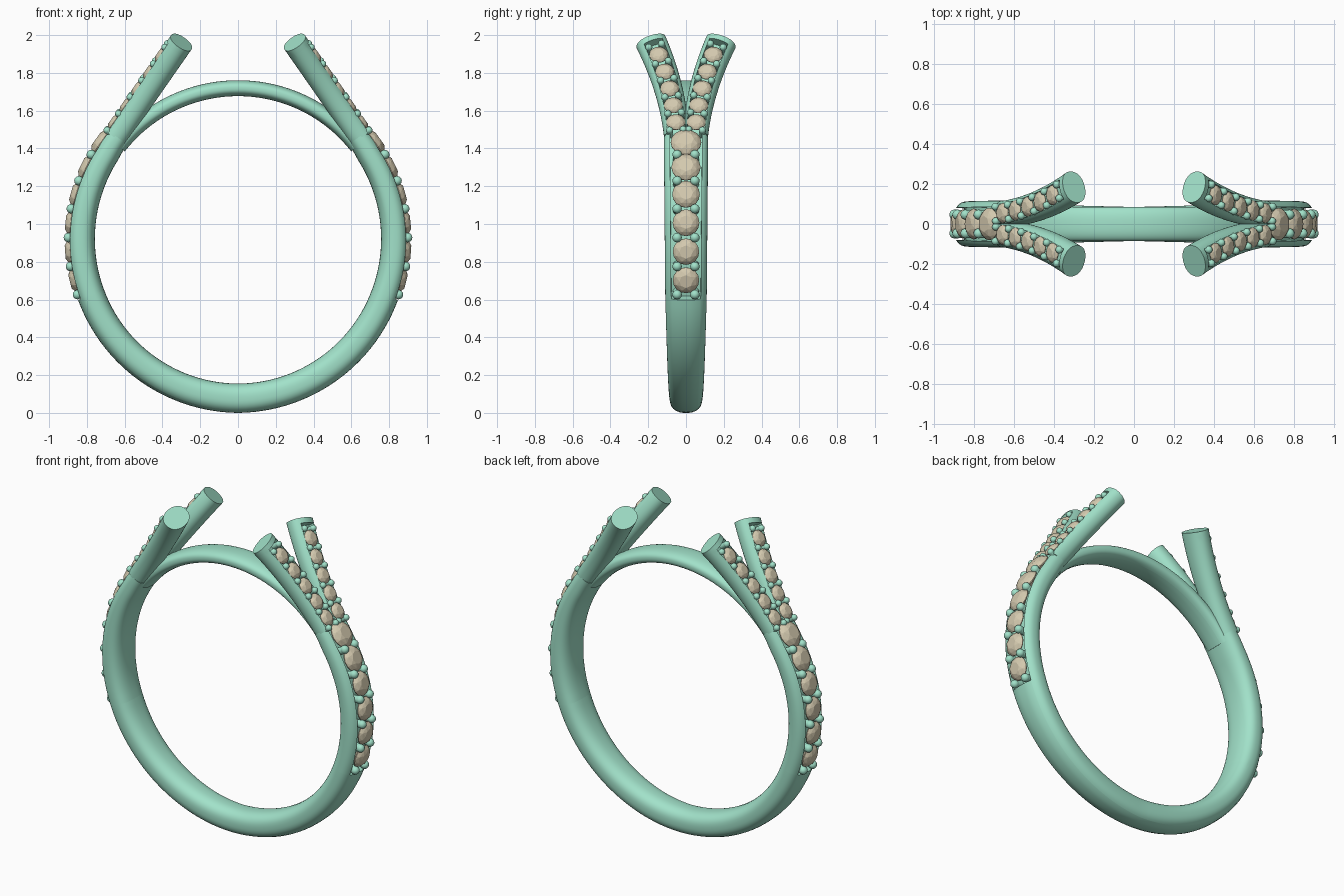
import bpy, bmesh
from math import sin, cos, asin, pi, radians
from mathutils import Vector, Matrix

if "Cube" in bpy.data.objects:
    bpy.data.objects.remove(bpy.data.objects["Cube"])

CZ = 0.917                      # height of the finger-hole centre
Y = Vector((0, 1, 0))


def material(name, col):
    m = bpy.data.materials.new(name)
    m.diffuse_color = (*col, 1)
    m.use_nodes = True
    m.node_tree.nodes["Principled BSDF"].inputs["Base Color"].default_value = m.diffuse_color
    return m


METAL = material("metal", (0.36, 0.76, 0.59))
STONE = material("stone", (0.66, 0.59, 0.43))


def finish(bm, name, mat, mirror=None, smooth=True):
    bmesh.ops.recalc_face_normals(bm, faces=bm.faces[:])
    me = bpy.data.meshes.new(name)
    bm.to_mesh(me)
    bm.free()
    me.materials.append(mat)
    if smooth:
        me.shade_smooth()
        me.set_sharp_from_angle(angle=radians(40))
    ob = bpy.data.objects.new(name, me)
    bpy.context.collection.objects.link(ob)
    if mirror:
        mod = ob.modifiers.new("mirror", 'MIRROR')
        mod.use_axis = mirror
        mod.use_mirror_merge = False
    return ob


def profile(w, t, g, e, grooved):
    """Rounded section (across, outward); optional channel of half width g."""
    def sgn_pow(v):
        return (1 if v >= 0 else -1) * abs(v) ** (2 / e)
    a0 = asin((g / w) ** (e / 2))
    n = 32
    pts = []
    for i in range(n + 1):
        a = a0 + (2 * pi - 2 * a0) * i / n
        pts.append((w * sgn_pow(sin(a)), t * sgn_pow(cos(a))))
    rim = pts[0][1]
    for f in (-0.99, -0.6, -0.3, 0, 0.3, 0.6, 0.99):
        b = f * g
        top = t * (1 - abs(b / w) ** e) ** (1 / e)
        pts.append((b, rim - 0.04 if grooved else top))
    return pts


def frame(tangent):
    t = tangent.normalized()
    b = (Y - t * Y.dot(t)).normalized()
    return b, b.cross(t)


def sweep(name, stations, mirror=None):
    """stations: (point, half width, half thickness, groove, exponent, grooved)"""
    bm = bmesh.new()
    rings = []
    last = len(stations) - 1
    for i, (p, *sec) in enumerate(stations):
        tan = stations[min(i + 1, last)][0] - stations[max(i - 1, 0)][0]
        b, n = frame(tan)
        rings.append([bm.verts.new(p + b * u + n * v) for u, v in profile(*sec)])
    for r, s in zip(rings, rings[1:]):
        for k in range(len(r)):
            j = (k + 1) % len(r)
            bm.faces.new((r[k], r[j], s[j], s[k]))
    bm.faces.new(rings[0])
    bm.faces.new(rings[-1])
    return finish(bm, name, METAL, mirror)


def polar(deg, r):
    return Vector((r * cos(radians(deg)), 0, CZ + r * sin(radians(deg))))


# Shank: thick bottom, channelled shoulders, straight run into the fork
half = []
START, END = -20.6, 33
for i in range(27):
    d = -90 + (START + 90) * i / 26
    k = i / 26
    outer, inner = 0.917 - 0.012 * k, 0.762 - 0.005 * k
    half.append((polar(d, (outer + inner) / 2), 0.085 + 0.025 * k,
                 (outer - inner) / 2, 0.06 + 0.018 * k, 2.5, False))
for i in range(19):
    k = i / 18
    d = START + 0.05 + (END - START) * k
    half.append((polar(d, 0.831), 0.11 + 0.007 * k, 0.074 - 0.005 * k * k,
                 0.078 + 0.007 * k, 2.5, True))
half.append((Vector((0.668, 0, 1.42)), 0.117, 0.068, 0.086, 2.5, True))
half.append((Vector((0.640, 0, 1.46)), 0.117, 0.066, 0.086, 2.5, True))
left = [(Vector((-s[0].x, 0, s[0].z)), *s[1:]) for s in reversed(half)]
sweep("shank", left + half[1:])

# Thin bridge closing the top of the finger hole
sweep("top_bridge", [(polar(142 - 104 * i / 40, 0.802), 0.086, 0.042, 0.05, 2.5, False)
                     for i in range(41)])


# Four forked arms
def arm_point(s):
    return Vector((0.65 - 0.35 * s, 0.05 + 0.035 * s + 0.10 * s * s, 1.46 + 0.502 * s))


def arm_station(s, grooved):
    return (arm_point(s), 0.066 + 0.017 * s, 0.066, 0.048 + 0.004 * s, 2.2, grooved)


arms = [arm_station(0.95 * i / 20, True) for i in range(21)]
arms += [arm_station(0.9515, False), arm_station(1, False)]
sweep("forked_arm", arms, (True, True, False))


def seat(p, x, y, z):
    return Matrix.Translation(p) @ Matrix((x, y, z)).transposed().to_4x4()


def add_gem(bm, mat, r):
    pts = [Vector((0, 0, -0.6 * r))]
    for count, rad, h, turn in ((8, 0.5, 0.42, 0), (8, 0.8, 0.27, 0.5),
                                (16, 1, 0.03, 0), (16, 1, -0.04, 0)):
        for i in range(count):
            a = 2 * pi * (i + turn) / count
            pts.append(Vector((rad * r * cos(a), rad * r * sin(a), h * r)))
    bmesh.ops.convex_hull(bm, input=[bm.verts.new(mat @ p) for p in pts])


def add_prong(bm, mat, r):
    bmesh.ops.create_uvsphere(bm, u_segments=16, v_segments=10, radius=r, matrix=mat)
    bmesh.ops.create_cone(bm, cap_ends=True, segments=16, radius1=r * 0.9, radius2=r * 0.9,
                          depth=0.05, matrix=mat @ Matrix.Translation((0, 0, -0.025)))


# Shoulder stones and prongs
gems, prongs = bmesh.new(), bmesh.new()
for i in range(6):
    for d, kind in ((-14 + 9.9 * i, "gem"), (-18.9 + 9.8 * i, "prong")):
        n = Vector((cos(radians(d)), 0, sin(radians(d))))
        t = Y.cross(n)
        if kind == "gem":
            r = (0.07, 0.07, 0.071, 0.073, 0.077, 0.081)[i]
            add_gem(gems, seat(polar(d, 0.888), Y, -t, n), r)
        else:
            for side in (-1, 1):
                add_prong(prongs, seat(polar(d, 0.898) + Y * side * 0.047, Y, -t, n), 0.025)
finish(gems, "shoulder_gems", STONE, (True, False, False), smooth=False)
finish(prongs, "shoulder_prongs", METAL, (True, False, False))

# Arm stones and prongs
gems, prongs = bmesh.new(), bmesh.new()


def arm_seat(s, across, lift):
    t = (arm_point(s + 0.01) - arm_point(s - 0.01)).normalized()
    b, n = frame(t)
    return seat(arm_point(s) + b * across + n * lift, b, -t, n)


for i in range(5):
    add_gem(gems, arm_seat(0.10 + 0.178 * i, 0, 0.05), 0.05)
for i in range(6):
    for side in (-1, 1):
        add_prong(prongs, arm_seat(0.012 + 0.178 * i, side * 0.036, 0.056), 0.019)
finish(gems, "arm_gems", STONE, (True, True, False), smooth=False)
finish(prongs, "arm_prongs", METAL, (True, True, False))
